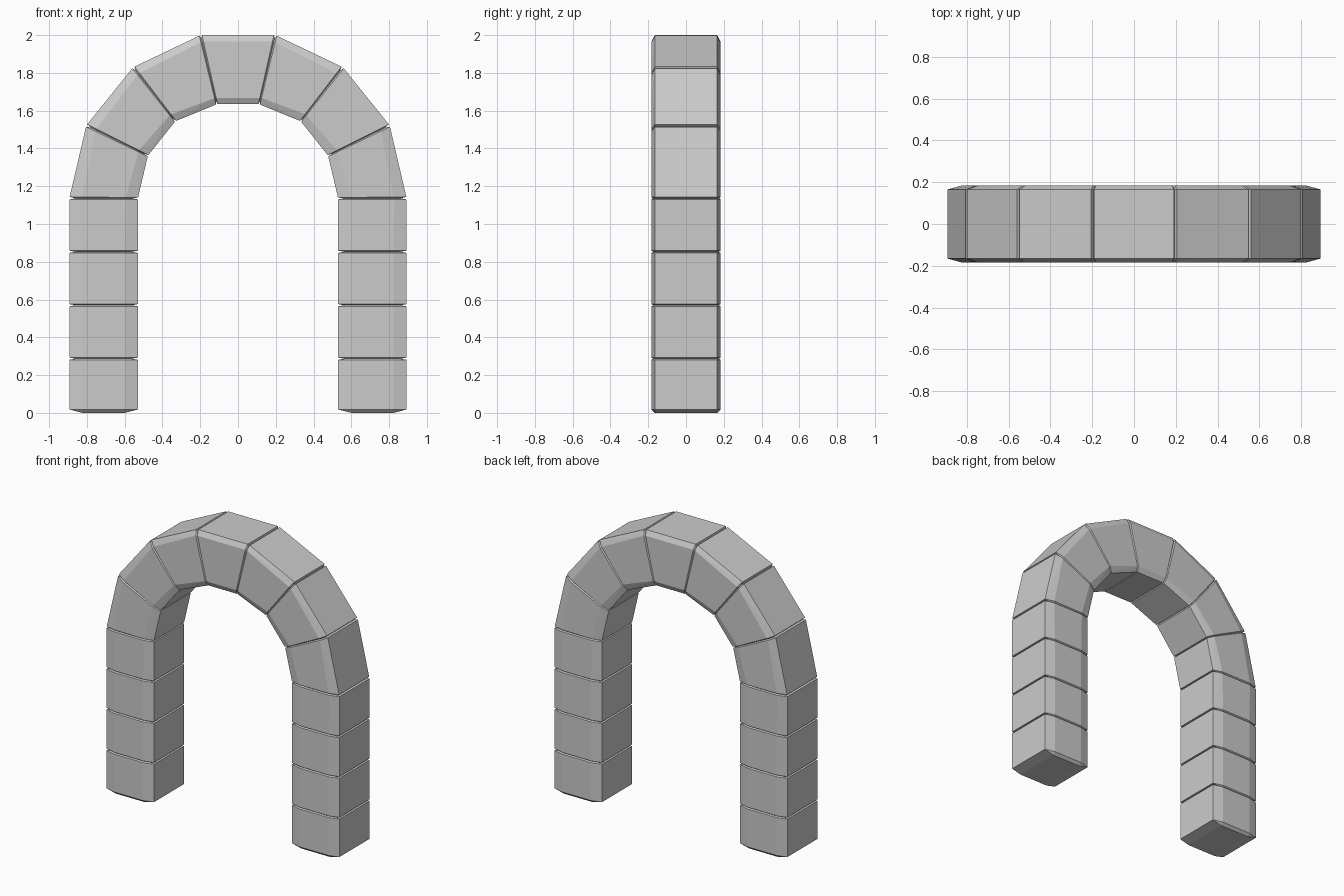
import bpy, bmesh
from mathutils import Vector

if "Cube" in bpy.data.objects:
    bpy.data.objects.remove(bpy.data.objects["Cube"])

HALF_Y, Y_BEVEL = 0.183, 0.018

# Joint stations on the right half: inner point, outer point, radial bevel (x, z)
right = [((0.53, z), (0.893, z), 0.07) for z in (0.0, 0.287, 0.570, 0.853)]
right += [((0.53, 1.136), (0.893, 1.136), 0.065),
          ((0.477, 1.362), (0.803, 1.522), 0.055),
          ((0.332, 1.544), (0.555, 1.830), 0.045),
          ((0.112, 1.634), (0.198, 2.0), 0.035)]
left = [((-i[0], i[1]), (-o[0], o[1]), b) for i, o, b in reversed(right)]
stations = right + left


def block(name, a, b, first, last):
    """Bevelled stone spanning two joint stations."""
    i0, o0, i1, o1 = (Vector(p) for p in (a[0], a[1], b[0], b[1]))
    length = ((i0 + o0) / 2 - (i1 + o1) / 2).length
    depth = (o0 - i0).length
    bm = bmesh.new()

    def add(s, t, y):
        p = i0.lerp(o0, s).lerp(i1.lerp(o1, s), t)
        bm.verts.new((p.x, y, p.y))

    for end in (0, 1):
        ground = first if end == 0 else last
        # Stones overlap slightly at joints, full bevel at the feet
        full = 0.0 if ground else -0.007 / length
        inset = (0.018 if ground else 0.006) / length
        t_full, t_in = (full, inset) if end == 0 else (1 - full, 1 - inset)
        rb = (a[2], b[2])[end] / depth
        for s_full, s_in in ((0, rb), (1, 1 - rb)):
            for side in (-1, 1):
                y_in = side * (HALF_Y - Y_BEVEL)
                add(s_full, t_in, y_in)
                add(s_in, t_in, side * HALF_Y)
                add(s_in, t_full, y_in)
    bmesh.ops.convex_hull(bm, input=bm.verts[:])
    bmesh.ops.dissolve_limit(bm, angle_limit=0.01, verts=bm.verts[:], edges=bm.edges[:])
    bmesh.ops.recalc_face_normals(bm, faces=bm.faces[:])
    mesh = bpy.data.meshes.new(name)
    bm.to_mesh(mesh)
    bm.free()
    bpy.context.collection.objects.link(bpy.data.objects.new(name, mesh))


# Right pillar, seven arch stones, left pillar
count = len(stations) - 1
for k in range(count):
    kind = "arch_stone" if 4 <= k < count - 4 else "pillar_stone"
    if k == count // 2:
        kind = "keystone"
    block(f"{kind}_{k + 1}", stations[k], stations[k + 1], k == 0, k == count - 1)
